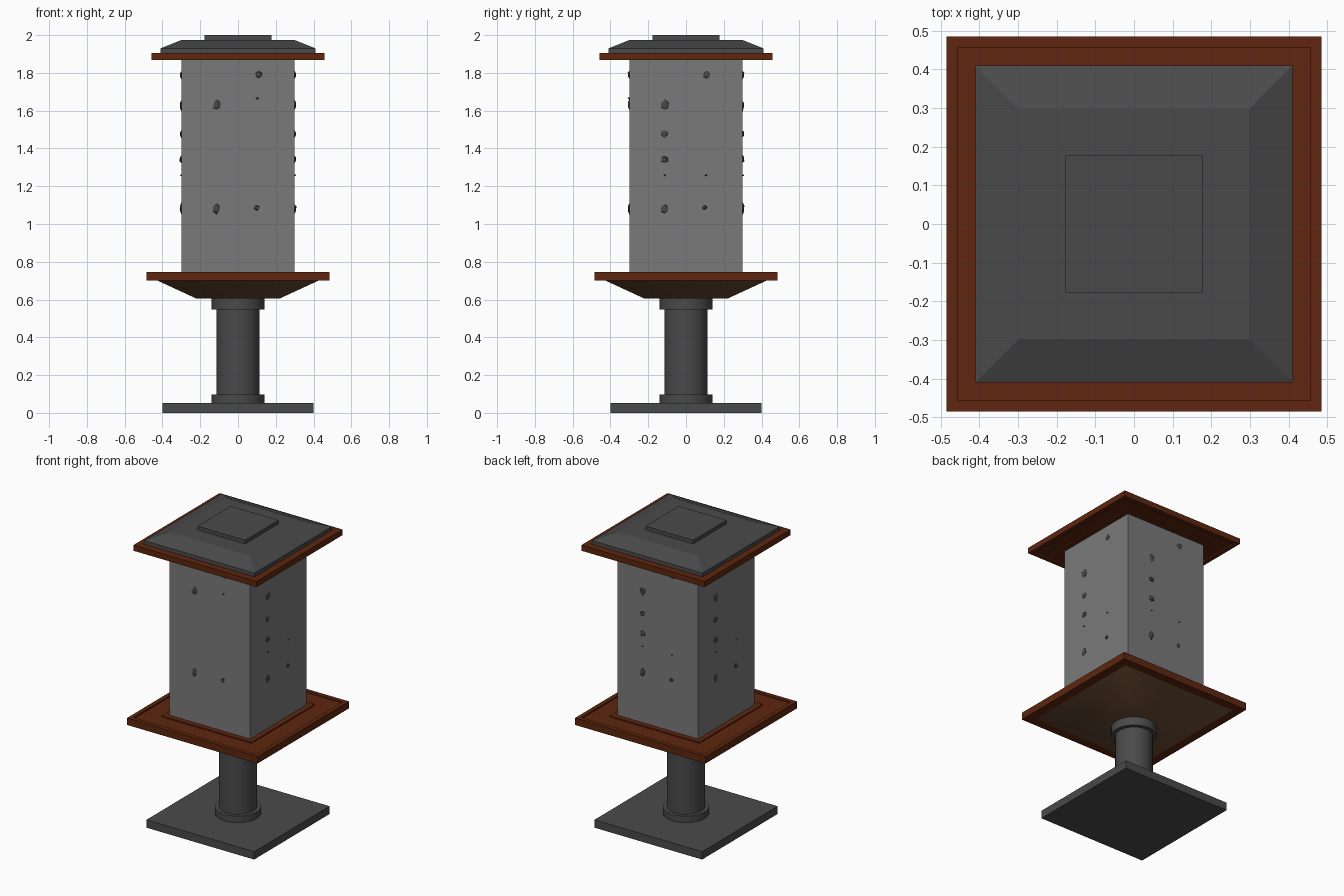
import bpy, bmesh, math, random
from mathutils import Vector, Matrix

if "Cube" in bpy.data.objects:
    bpy.data.objects.remove(bpy.data.objects["Cube"])

random.seed(4)


def material(name, rgb):
    m = bpy.data.materials.new(name)
    m.diffuse_color = (*rgb, 1)
    m.use_nodes = True
    m.node_tree.nodes["Principled BSDF"].inputs["Base Color"].default_value = m.diffuse_color
    return m


slate = material("dark_slate", (0.068, 0.068, 0.068))
grey = material("mesh_grey", (0.195, 0.195, 0.195))
rust = material("red_brown", (0.112, 0.019, 0.0045))
brown = material("earth_brown", (0.15, 0.073, 0.034))


def finish(name, bm, mat, smooth=False):
    bmesh.ops.recalc_face_normals(bm, faces=bm.faces)
    me = bpy.data.meshes.new(name)
    bm.to_mesh(me)
    bm.free()
    ob = bpy.data.objects.new(name, me)
    bpy.context.collection.objects.link(ob)
    me.materials.append(mat)
    if smooth:
        bpy.ops.object.select_all(action='DESELECT')
        ob.select_set(True)
        bpy.context.view_layer.objects.active = ob
        bpy.ops.object.shade_smooth_by_angle(angle=math.radians(35))
    return ob


def loft(name, profile, mat, sides=4, smooth=False):
    """Turn a (half width, z) profile around z; 4 sides gives a square."""
    bm = bmesh.new()
    scale = math.sqrt(2) if sides == 4 else 1
    rings = []
    for h, z in profile:
        ring = []
        for i in range(sides):
            a = 2 * math.pi * (i + 0.5) / sides
            ring.append(bm.verts.new((h * scale * math.cos(a), h * scale * math.sin(a), z)))
        rings.append(ring)
    for a, b in zip(rings, rings[1:]):
        for i in range(sides):
            j = (i + 1) % sides
            bm.faces.new((a[i], a[j], b[j], b[i]))
    bm.faces.new(rings[0])
    bm.faces.new(rings[-1])
    return finish(name, bm, mat, smooth)


# Stand: foot plate, pole and collars
loft("base_plate", [(0.40, 0), (0.40, 0.053)], slate)
loft("pole", [(0.115, 0.05), (0.115, 0.60)], slate, 32, True)
loft("lower_collar", [(0.14, 0.05), (0.14, 0.097)], slate, 32, True)
loft("upper_collar", [(0.14, 0.547), (0.14, 0.607)], slate, 32, True)

# Tray with tapered underside and raised lip
loft("tray_underside", [(0.22, 0.605), (0.43, 0.702)], brown, smooth=True)
loft("tray", [(0.485, 0.70), (0.485, 0.747), (0.457, 0.747), (0.457, 0.737),
              (0.335, 0.737), (0.335, 0.745), (0.29, 0.745)], rust)

# Square mesh column
loft("column", [(0.30, 0.74), (0.30, 1.885)], grey)

# Roof: trim frame with stepped underside, sloped lid and cap
loft("roof_trim", [(0.29, 1.869), (0.335, 1.869), (0.335, 1.877), (0.427, 1.877),
                   (0.427, 1.867), (0.457, 1.867), (0.457, 1.905)], rust)
loft("roof_lid", [(0.41, 1.904), (0.41, 1.93), (0.297, 1.975)], slate)
loft("roof_cap", [(0.177, 1.974), (0.177, 2.0)], slate)

# Seeds poking through the column: (across, z, width, height)
shared = [(0.11, 1.79, 0.042, 0.046), (-0.113, 1.628, 0.046, 0.058),
          (-0.113, 1.082, 0.042, 0.06), (0.10, 1.087, 0.032, 0.03)]
sides_only = [(-0.115, 1.477, 0.042, 0.042), (-0.113, 1.342, 0.048, 0.044),
              (-0.113, 1.258, 0.013, 0.01), (0.107, 1.258, 0.012, 0.01)]
front_only = [(0.102, 1.665, 0.016, 0.014)]

bm = bmesh.new()
for k in range(4):
    turn = Matrix.Rotation(k * math.pi / 2, 4, 'Z')
    for u, z, w, h in shared + (front_only if k == 0 else sides_only):
        place = turn @ Matrix.Translation((u, -0.30, z)) @ Matrix.Diagonal((w / 2, 0.009, h / 2, 1))
        verts = bmesh.ops.create_icosphere(bm, subdivisions=1, radius=1)["verts"]
        for v in verts:
            v.co = place @ (v.co * random.uniform(0.75, 1.15))
finish("seeds", bm, slate)
